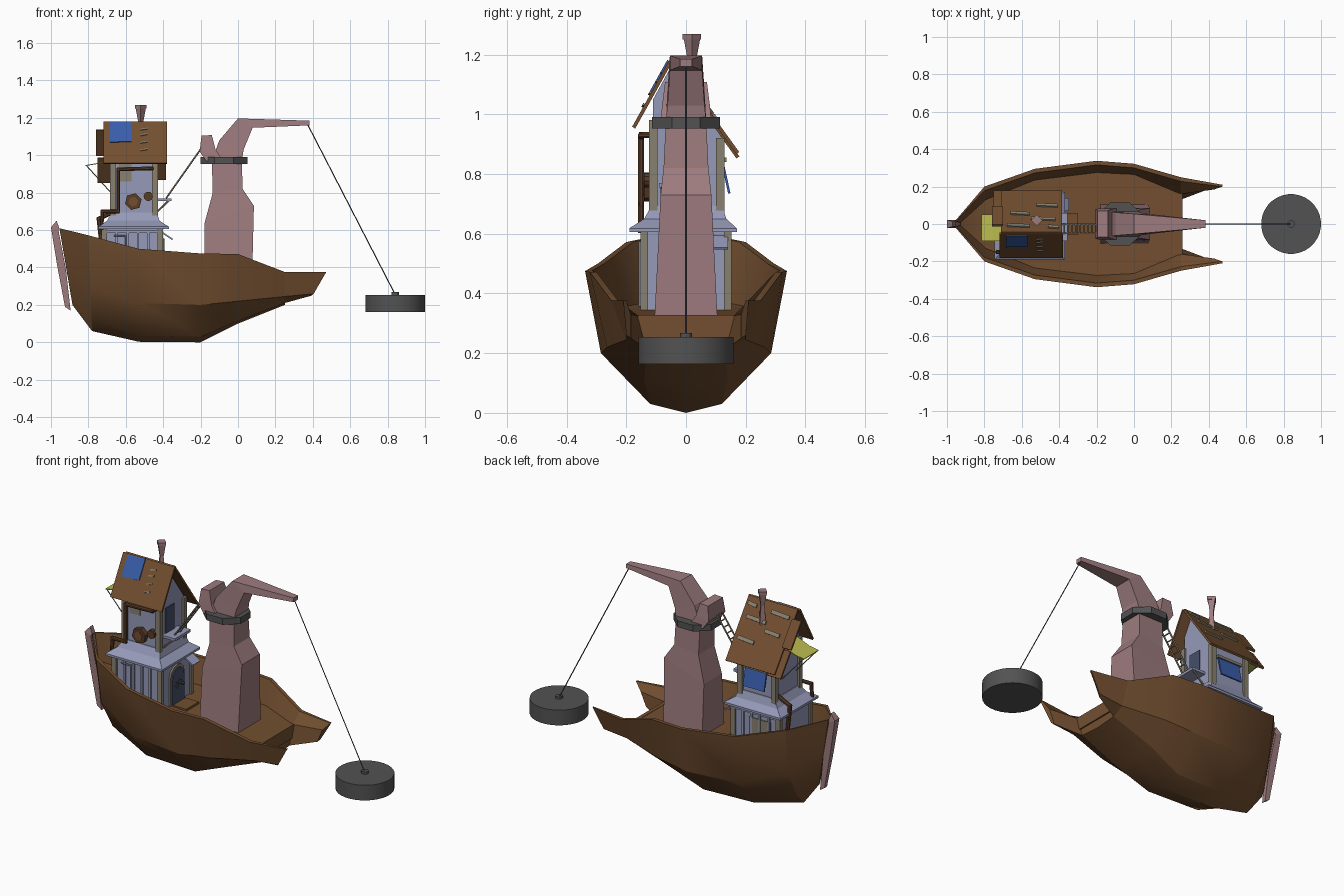
import bpy, bmesh, math
from mathutils import Vector as V

if "Cube" in bpy.data.objects:
    bpy.data.objects.remove(bpy.data.objects["Cube"])

def mat(name, r, g, b):
    m = bpy.data.materials.new(name)
    m.diffuse_color = (r, g, b, 1)
    m.use_nodes = True
    m.node_tree.nodes["Principled BSDF"].inputs["Base Color"].default_value = m.diffuse_color
    return m

WOOD = mat("brown_wood", .17, .078, .03)
DARKWOOD = mat("dark_wood", .1, .045, .02)
PINK = mat("faded_pink", .34, .2, .21)
WALL = mat("lavender_wall", .3, .32, .48)
TAN = mat("tan_plank", .25, .22, .16)
IRON = mat("iron", .085, .085, .085)
BLUE = mat("blue_cloth", .04, .11, .4)
YELLOW = mat("yellow_cloth", .5, .5, .08)
NAVY = mat("door_navy", .06, .08, .14)

def loft(name, rings, m, smooth=0):
    """Closed skin through rings of equal point count, capped at both ends."""
    bm = bmesh.new()
    vs = [[bm.verts.new(p) for p in r] for r in rings]
    n = len(rings[0])
    for a, b in zip(vs, vs[1:]):
        for i in range(n):
            j = (i + 1) % n
            bm.faces.new((a[i], a[j], b[j], b[i]))
    bm.faces.new(vs[0])
    bm.faces.new(vs[-1])
    bmesh.ops.recalc_face_normals(bm, faces=bm.faces)
    me = bpy.data.meshes.new(name)
    bm.to_mesh(me)
    bm.free()
    me.materials.append(m)
    o = bpy.data.objects.new(name, me)
    bpy.context.collection.objects.link(o)
    if smooth:
        bpy.ops.object.select_all(action='DESELECT')
        o.select_set(True)
        bpy.context.view_layer.objects.active = o
        bpy.ops.object.shade_smooth_by_angle(angle=math.radians(smooth))
    return o

def rod(name, a, b, r, m, n=8, r2=None, smooth=0):
    a, b = V(a), V(b)
    d = (b - a).normalized()
    u = d.orthogonal().normalized()
    w = d.cross(u)
    ring = lambda c, q: [c + q * (u * math.cos(t) + w * math.sin(t))
                         for t in (2 * math.pi * (i + .5) / n for i in range(n))]
    return loft(name, [ring(a, r), ring(b, r if r2 is None else r2)], m, smooth)

def pipe(name, pts, r, m):
    for a, b in zip(pts, pts[1:]):
        d = (V(b) - V(a)).normalized() * r * .6
        rod(name, V(a) - d, V(b) + d, r, m)

def slab(name, pts, t, m):
    p = [V(q) for q in pts]
    n = (p[1] - p[0]).cross(p[2] - p[0]).normalized() * t / 2
    return loft(name, [[q - n for q in p], [q + n for q in p]], m)

def rect(x0, x1, y0, y1, z):
    return [(x0, y0, z), (x1, y0, z), (x1, y1, z), (x0, y1, z)]

def box(name, x0, x1, y0, y1, z0, z1, m):
    return loft(name, [rect(x0, x1, y0, y1, z0), rect(x0, x1, y0, y1, z1)], m)

def beam(name, secs, m):
    """Sections (xl, zl, xr, zr, half width)."""
    return loft(name, [[(a, -h, b), (c, -h, d), (c, h, d), (a, h, b)] for a, b, c, d, h in secs], m)

# hull stations: top x, keel x, keel z, two bilge points, sheer, deck edge
ST = [(-.955, -.885, .2, (.008, .25), (.012, .42), (.018, .61), (.008, .45)),
      (-.80, -.78, .06, (.07, .13), (.165, .30), (.20, .572), (.13, .37)),
      (-.53, -.53, .003, (.11, .035), (.26, .21), (.295, .5), (.235, .35)),
      (-.2, -.2, 0, (.12, .03), (.285, .2), (.338, .475), (.275, .335)),
      (0, 0, .1, (.14, .115), (.265, .22), (.322, .472), (.265, .33)),
      (.25, .25, .2, (.13, .21), (.2, .245), (.25, .376), (.16, .325))]
rings = []
for xt, xb, kz, p1, p2, sh, dk in ST:
    tw = min(.022, sh[0] * .4)
    half = [p1, p2, sh, (sh[0] - tw, sh[1]), dk]
    fx = lambda z: xb + (xt - xb) * max(0, min(1, (z - kz) / (sh[1] - kz)))
    rings.append([(xb, 0, kz)] + [(fx(z), y, z) for y, z in half] + [(fx(dk[1]), 0, dk[1])]
                 + [(fx(z), -y, z) for y, z in reversed(half)])
loft("hull", rings, WOOD, 28)

# stern prongs either side of the open stern
for s in (1, -1):
    A = [(.25, .13, .21), (.25, .2, .245), (.25, .25, .376), (.25, .228, .376), (.25, .16, .325)]
    B = [(.395, .185, .25), (.405, .2, .26), (.472, .21, .376), (.472, .2, .376), (.43, .185, .33)]
    loft("stern_prong", [[(x, s * y, z) for x, y, z in r] for r in (A, B)], WOOD, 28)
box("stern_sill", .235, .258, -.165, .165, .25, .327, WOOD)

# bow post
beam("bow_post", [(-.925, .19, -.895, .17, .012), (-.965, .4, -.92, .39, .016),
                  (-1.0, .615, -.96, .6, .022), (-.97, .65, -.955, .61, .014)], PINK)

# crane
beam("crane_column", [(-.18, .325, .075, .325, .105), (-.178, .64, .085, .73, .085),
                      (-.135, .8, .025, .82, .075), (-.14, .97, .02, .97, .068)], PINK)
def octo(z, r):
    return [(-.075 + r * 1.09 * math.cos(t), r * math.sin(t), z)
            for t in (math.pi * (i + .5) / 4 for i in range(8))]
loft("crane_collar", [octo(.952, .124), octo(.99, .124)], IRON)
beam("crane_arm", [(-.14, .97, .02, .97, .068), (-.1, 1.08, .03, 1.03, .062),
                   (0, 1.197, .078, 1.147, .054), (.382, 1.185, .382, 1.16, .02)], PINK)
beam("crane_counterblock", [(-.17, .97, -.08, .97, .085), (-.205, 1.02, -.12, 1.03, .08),
                            (-.195, 1.105, -.14, 1.108, .07)], PINK)
rod("crane_cable", (.372, 0, 1.165), (.838, 0, .26), .003, IRON, 6)
rod("hanging_weight", (.84, 0, .163), (.84, 0, .254), .16, IRON, 32, smooth=30)
rod("weight_hub", (.84, 0, .25), (.84, 0, .268), .02, IRON, 12)

# cabin: lower house, flared skirt roof, upper room with gable
box("lower_house", -.72, -.41, -.14, .14, .33, .62, WALL)
loft("skirt_roof", [rect(-.745, -.37, -.19, .17, .605), rect(-.745, -.37, -.19, .17, .618),
                    rect(-.70, -.42, -.14, .135, .65), rect(-.675, -.435, -.115, .12, .695)], WALL)
loft("upper_house", [[(x, -.11, .68), (x, .115, .68), (x, .115, .93), (x, -.05, 1.16), (x, -.11, 1.05)]
                     for x in (-.67, -.44)], WALL)
for x in (-.715, -.415):
    for y in (-.14, .14):
        box("lower_corner_post", x - .015, x + .015, y - .012, y + .012, .33, .61, TAN)
for x in (-.668, -.445):
    for y in (-.11, .115):
        box("upper_corner_post", x - .016, x + .016, y - .014, y + .014, .67, .98 if y < 0 else .92, TAN)
for s, y in ((-1, -.143), (1, .143)):
    box("lower_rail", -.71, -.42, y - .006, y + .006, .585, .6, WALL)
    for x in (-.65, -.59, -.535, -.48):
        box("wall_batten", x - .006, x + .006, y - .007, y + .007, .34, .6, WALL)
box("plaster_patch_front", -.64, -.57, -.114, -.1, .86, .97, TAN)
box("plaster_patch_back", -.66, -.52, .13, .147, .42, .56, TAN)

# crooked gable roof, ridge at y = -0.05
def fs(x, z, off=0):
    return (x, -.178 + (z - .95) * .556 - off * .87, z + off * .48)
def rs(x, z, off=0):
    return (x, -.05 + (1.18 - z) * .72 + off * .81, z + off * .58)
def on(f, name, x0, x1, z0, z1, m, off=0, t=.012, skew=0):
    slab(name, [f(x0, z0, off), f(x1, z0 + skew, off), f(x1, z1 + skew, off), f(x0, z1, off)], t, m)
on(fs, "front_roof_slope", -.72, -.38, .955, 1.178, WOOD)
on(rs, "rear_roof_slope", -.71, -.385, .87, 1.178, WOOD)
on(rs, "rear_roof_flap", -.76, -.70, .995, 1.13, WOOD, .008)
on(rs, "rear_roof_low_flap", -.75, -.66, .86, .99, WOOD, -.008)
on(fs, "blue_roof_patch", -.685, -.57, 1.065, 1.172, BLUE, .009, .006, .004)
for x, z, w in ((-.68, 1.12, .12), (-.55, 1.07, .13), (-.66, 1.03, .1), (-.52, .97, .11), (-.46, 1.13, .06)):
    on(rs, "roof_repair_plank", x, x + w, z, z + .018, TAN, .01, .008, .006)
for z in (1.02, 1.06, 1.1, 1.13):
    on(fs, "roof_repair_batten", -.52, -.485, z, z + .006, TAN, .009, .006, .006)

# chimney
rod("chimney_stem", (-.52, .02, 1.07), (-.52, .02, 1.18), .024, PINK, 4, .014)
rod("chimney_neck", (-.52, .02, 1.18), (-.52, .02, 1.25), .014, PINK, 4, .027)
rod("chimney_cap", (-.52, .02, 1.25), (-.52, .02, 1.268), .031, PINK, 4)

# yellow awning with props on the bow side
slab("yellow_awning", [(-.67, -.09, .99), (-.67, .05, .99), (-.755, .05, .955), (-.755, -.09, .955)], .005, YELLOW)
slab("yellow_awning_lip", [(-.755, -.09, .955), (-.755, .05, .955), (-.815, .05, .945), (-.815, -.09, .945)], .005, YELLOW)
for y in (-.085, .045):
    rod("awning_prop", (-.81, y, .945), (-.67, y, .79), .003, TAN, 5)

# blue shutter on the rear wall
slab("blue_shutter", [(-.62, .145, .735), (-.48, .145, .735), (-.48, .122, .84), (-.62, .122, .84)], .008, BLUE)
box("shutter_head", -.63, -.47, .11, .135, .84, .855, TAN)

# brown service pipes and round windows on the front
pipe("stove_pipe", [(-.73, -.15, .61), (-.725, -.15, .7), (-.64, -.15, .7), (-.64, -.15, .925), (-.46, -.15, .93)], .011, DARKWOOD)
pipe("stove_pipe_end", [(-.46, -.15, .93), (-.46, -.1, .93)], .011, DARKWOOD)
pipe("bow_pipe", [(-.73, .08, .52), (-.745, .08, .66), (-.66, .08, .7)], .012, DARKWOOD)
pipe("thin_pipe", [(-.6, -.155, .36), (-.6, -.155, .57), (-.66, -.155, .57)], .005, WALL)
rod("hex_window_frame", (-.56, -.1, .752), (-.56, -.14, .752), .046, DARKWOOD, 6)
rod("hex_window_glass", (-.56, -.135, .752), (-.56, -.143, .752), .026, WOOD, 6)
rod("round_valve", (-.48, -.1, .78), (-.48, -.14, .78), .025, DARKWOOD, 10)

# stern-side door, canopy, step
prof = [(-.055, .34), (.055, .34)] + [(.055 * math.cos(math.pi * i / 6), .5 + .055 * math.sin(math.pi * i / 6)) for i in range(7)]
for nm, k, x, m in (("door_frame", 1.2, -.4, TAN), ("arched_door", 1, -.394, NAVY)):
    loft(nm, [[(q, y * k, .34 + (z - .34) * (1 + (k - 1) * .4)) for y, z in prof] for q in (-.42, x)], m)
rod("door_handle", (-.4, .035, .45), (-.38, .035, .45), .008, IRON)
for a in (-.6, .3, 1.1):
    d = V((0, math.cos(a), math.sin(a))) * .03
    rod("door_brace", V((-.392, 0, .46)) - d, V((-.392, 0, .46)) + d, .004, IRON, 5)
slab("door_canopy", [(-.41, .07, .59), (-.41, .14, .59), (-.35, .14, .55), (-.35, .07, .55)], .008, WALL)
box("door_step", -.39, -.3, -.06, .06, .335, .352, WOOD)

# balcony and ladder to the crane
box("balcony", -.44, -.355, -.09, .06, .755, .77, WALL)
for y in (-.08, .05):
    rod("balcony_bracket", (-.44, y, .69), (-.37, y, .757), .006, TAN, 5)
box("upper_door", -.445, -.434, -.06, .02, .77, .92, NAVY)
lo, hi = V((-.385, -.025, .77)), V((-.195, -.025, 1.04))
for s in (-1, 1):
    o = V((0, s * .024, 0))
    rod("ladder_rail", lo + o, hi + o, .005, TAN, 5)
for i in range(9):
    c = lo.lerp(hi, (i + .5) / 9)
    rod("ladder_rung", c - V((0, .024, 0)), c + V((0, .024, 0)), .004, TAN, 5)
